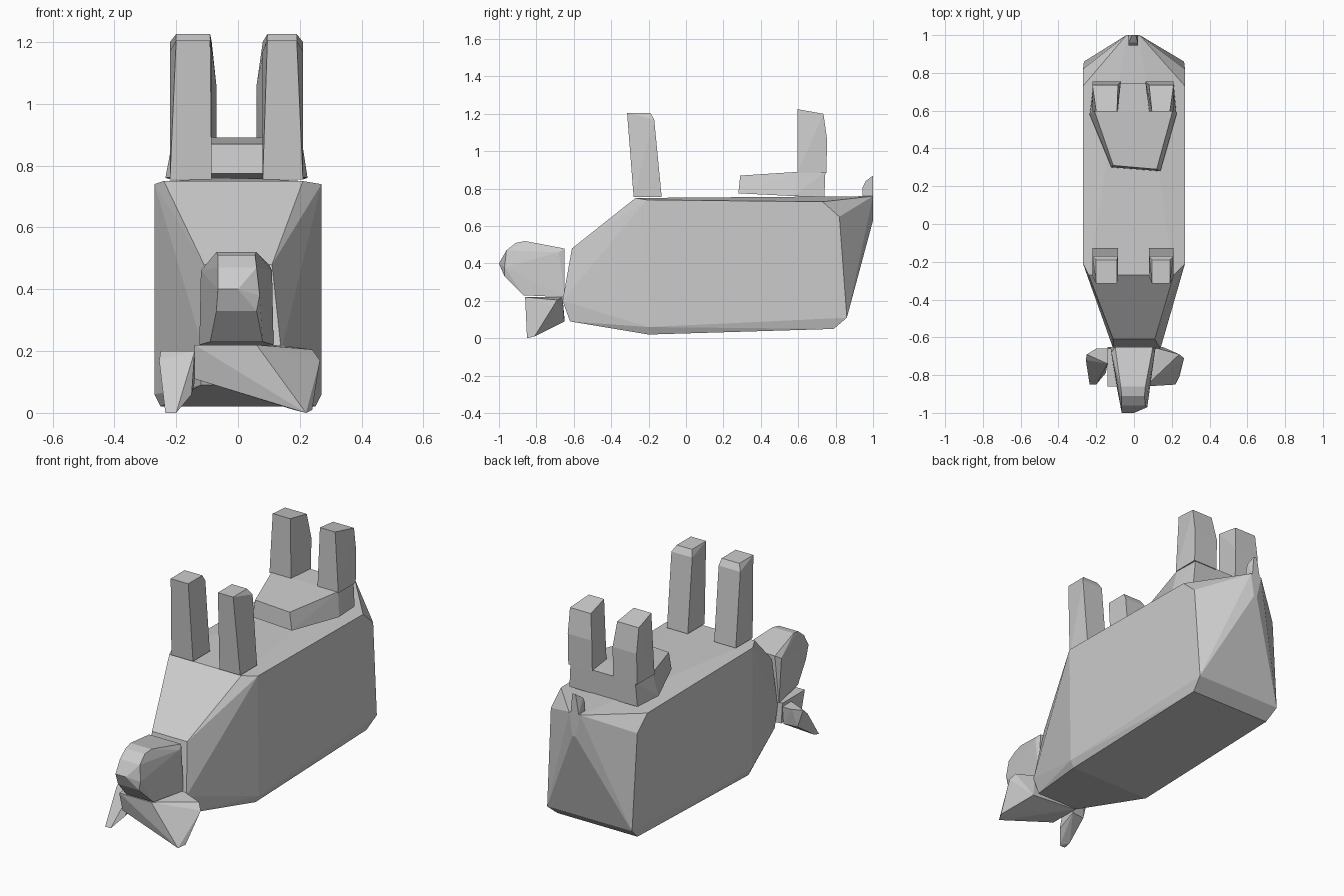
import bpy, bmesh
from math import radians


def hull(name, pts):
    """Flat-faced convex solid around a few corner points."""
    bm = bmesh.new()
    for p in pts:
        bm.verts.new(p)
    res = bmesh.ops.convex_hull(bm, input=bm.verts)
    junk = {v for v in res["geom_interior"] + res["geom_unused"]
            if isinstance(v, bmesh.types.BMVert)}
    bmesh.ops.delete(bm, geom=list(junk), context='VERTS')
    bmesh.ops.dissolve_limit(bm, angle_limit=radians(2), verts=bm.verts, edges=bm.edges)
    bmesh.ops.recalc_face_normals(bm, faces=bm.faces)
    me = bpy.data.meshes.new(name)
    bm.to_mesh(me)
    bm.free()
    ob = bpy.data.objects.new(name, me)
    bpy.context.collection.objects.link(ob)
    return ob


def across(profile):
    """Turn (y, z, x_left, x_right) rows into pairs of points."""
    return [(x, y, z) for y, z, xl, xr in profile for x in (xl, xr)]


# Upside-down body: belly on top, pointed rump, narrow neck
hull("body", across([
    (-0.61, 0.48, -0.11, 0.11),
    (-0.66, 0.20, -0.11, 0.14),
    (-0.62, 0.09, -0.12, 0.14),
    (-0.27, 0.75, -0.24, 0.21),
    (-0.21, 0.74, -0.27, 0.27),
    (-0.20, 0.06, -0.27, 0.27),
    (-0.20, 0.02, -0.25, 0.25),
    (0.79, 0.05, -0.25, 0.25),
    (0.86, 0.11, -0.265, 0.265),
    (0.82, 0.65, -0.27, 0.27),
    (0.73, 0.73, -0.27, 0.27),
    (1.00, 0.76, -0.04, 0.03),
    (1.00, 0.63, -0.01, 0.01),
]))

# Head with a rounded muzzle
hull("head", across([
    (-0.65, 0.48, -0.10, 0.10),
    (-0.65, 0.22, -0.125, 0.115),
    (-0.68, 0.46, -0.12, 0.11),
    (-0.86, 0.52, -0.07, 0.06),
    (-0.91, 0.51, -0.065, 0.055),
    (-0.96, 0.47, -0.065, 0.06),
    (-1.00, 0.40, -0.065, 0.0),
    (-0.97, 0.38, -0.07, 0.07),
    (-0.97, 0.33, -0.07, 0.06),
    (-0.87, 0.23, -0.09, 0.08),
]))

# Crown of the head with the right horn, and the separate left horn
hull("crown_and_right_horn", [
    (-0.14, -0.86, 0.22), (-0.14, -0.66, 0.22), (-0.14, -0.83, 0.11), (-0.14, -0.65, 0.11),
    (0.06, -0.86, 0.22), (0.13, -0.66, 0.22), (0.24, -0.69, 0.205), (0.265, -0.71, 0.17),
    (0.22, -0.85, 0.0), (0.18, -0.84, 0.01), (0.24, -0.81, 0.01), (0.15, -0.65, 0.09),
])
hull("left_horn", [
    (-0.25, -0.69, 0.20), (-0.20, -0.66, 0.20), (-0.14, -0.66, 0.20), (-0.255, -0.72, 0.17),
    (-0.14, -0.74, 0.20), (-0.14, -0.67, 0.10), (-0.22, -0.68, 0.10),
    (-0.235, -0.85, 0.0), (-0.20, -0.85, 0.0), (-0.235, -0.81, 0.01), (-0.15, -0.79, 0.06),
])

# Legs pointing up: base, bulge and top spans in x
for side, base, top in (("left", (-0.22, -0.085), (-0.20, -0.09)),
                        ("right", (0.08, 0.21), (0.095, 0.19))):
    hull("front_leg_" + side, across([
        (-0.28, 0.755, *base), (-0.13, 0.755, *base),
        (-0.315, 1.205, *top), (-0.19, 1.205, *top), (-0.17, 1.17, *base),
    ]))
    inner = -0.07 if side == "left" else 0.06
    wide = (base[0], inner) if side == "left" else (inner, base[1])
    hull("rear_leg_" + side, across([
        (0.595, 0.885, *base), (0.75, 0.885, *wide), (0.755, 1.06, *wide),
        (0.595, 1.225, *top), (0.735, 1.20, *base),
    ]))

# Udder slab under the rear legs
hull("udder", [
    (-0.12, 0.30, 0.775), (0.14, 0.28, 0.775), (0.225, 0.58, 0.76),
    (0.21, 0.74, 0.755), (-0.215, 0.74, 0.755), (-0.235, 0.58, 0.76),
    (-0.11, 0.31, 0.87), (0.12, 0.29, 0.87), (0.205, 0.60, 0.89),
    (0.20, 0.745, 0.89), (-0.205, 0.745, 0.89), (-0.21, 0.60, 0.89),
])

# Tail stub on the rump
hull("tail", across([
    (0.945, 0.76, -0.03, 0.02), (1.0, 0.76, -0.03, 0.02),
    (0.945, 0.81, -0.03, 0.02), (0.96, 0.84, -0.03, 0.02), (1.0, 0.87, -0.01, 0.01),
]))
